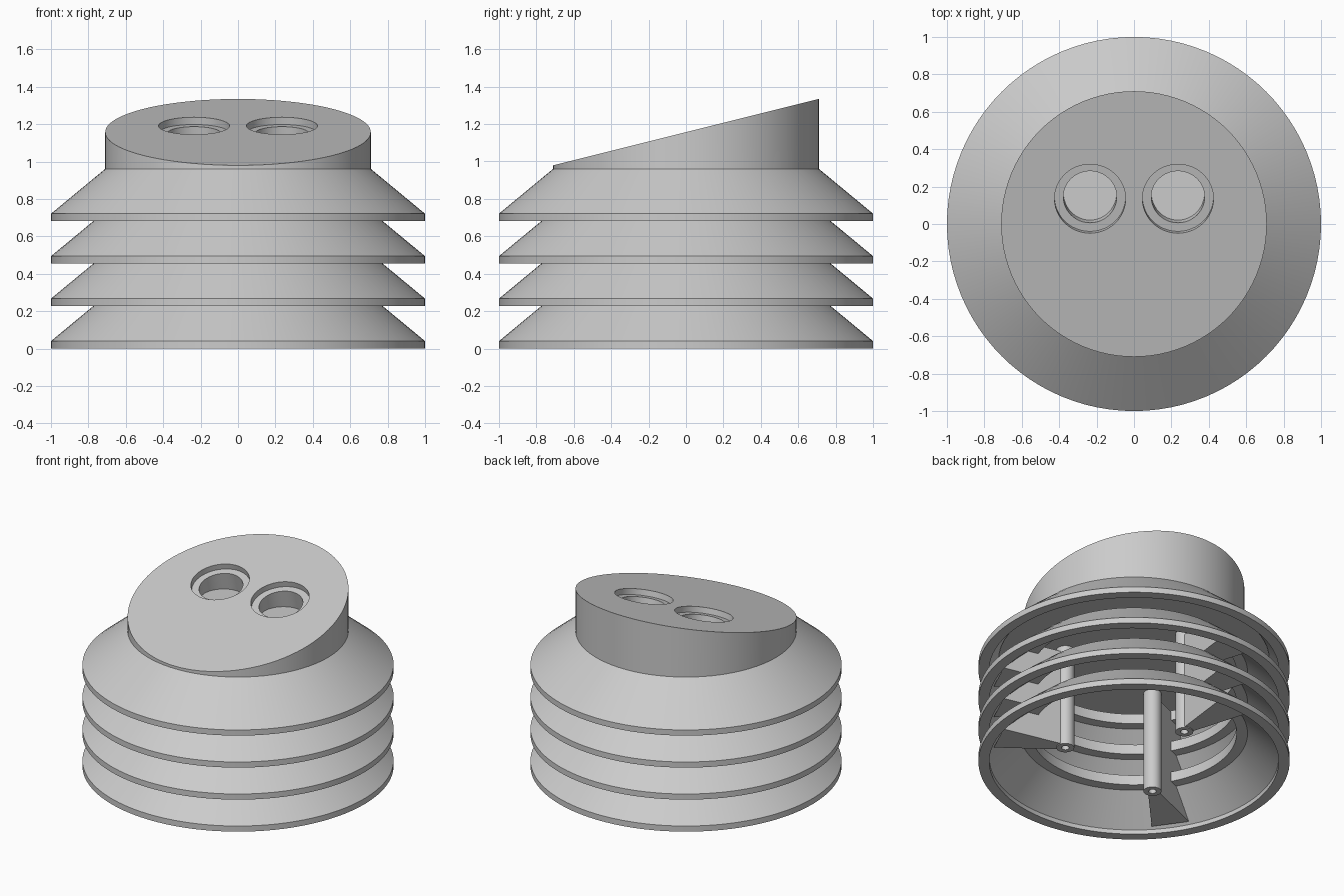
import bpy, bmesh, math
from mathutils import Matrix, Vector

cube = bpy.data.objects.get("Cube")
if cube:
    bpy.data.objects.remove(cube, do_unlink=True)

PITCH, RINGS = 0.227, 4
SLOPE = 0.25                      # rise of the slanted top along y
TILT = math.atan(SLOPE)
MID_Z = 1.157                     # height of the slanted top at the centre

grey = bpy.data.materials.new("light_grey")
grey.use_nodes = True
COLOUR = (0.6, 0.6, 0.6, 1)
grey.diffuse_color = COLOUR
grey.node_tree.nodes["Principled BSDF"].inputs["Base Color"].default_value = COLOUR


def add(name, bm):
    bmesh.ops.recalc_face_normals(bm, faces=bm.faces)
    mesh = bpy.data.meshes.new(name)
    bm.to_mesh(mesh)
    bm.free()
    mesh.materials.append(grey)
    obj = bpy.data.objects.new(name, mesh)
    bpy.context.collection.objects.link(obj)
    return obj


def smooth(obj):
    bpy.ops.object.select_all(action='DESELECT')
    obj.select_set(True)
    bpy.context.view_layer.objects.active = obj
    bpy.ops.object.shade_smooth_by_angle(angle=math.radians(30))


def lathe(name, profile, steps, centre=(0, 0, 0)):
    """Spin a closed (radius, height) profile around z."""
    bm = bmesh.new()
    verts = [bm.verts.new((r, 0, z)) for r, z in profile]
    edges = [bm.edges.new((a, b)) for a, b in zip(verts, verts[1:] + verts[:1])]
    bmesh.ops.spin(bm, geom=verts + edges, axis=(0, 0, 1), cent=(0, 0, 0),
                   angle=math.tau, steps=steps)
    bmesh.ops.remove_doubles(bm, verts=bm.verts, dist=1e-4)
    bmesh.ops.translate(bm, verts=bm.verts, vec=centre)
    obj = add(name, bm)
    smooth(obj)
    return obj


# Stacked louvre rings: rim, sloping shell, inner lip
shell = [(1, 0), (1, 0.04), (0.71, 0.28), (0.66, 0.28),
         (0.66, 0.21), (0.73, 0.21), (0.93, 0.03), (0.93, 0)]
for i in range(RINGS):
    lathe(f"louvre_ring_{i + 1}", [(r, z + i * PITCH) for r, z in shell], 96)

# Solid roof inside the top ring
lathe("roof_plate", [(0, 0.76), (0.87, 0.76), (0.71, 0.9), (0.7, 0.958), (0, 0.958)], 96)

# Three hollow posts, each with wedge ribs carrying the rings
POST_R = 0.457
rib = [(POST_R, 0.04), (0.9, 0.04), (0.72, 0.22), (0.67, 0.27), (POST_R, 0.27)]
for n, angle in enumerate((95, 215, 335)):
    turn = Matrix.Rotation(math.radians(angle), 4, 'Z')
    lathe(f"post_{n + 1}", [(0.025, 0.035), (0.058, 0.035), (0.058, 0.78), (0.025, 0.78)],
          24, turn @ Vector((POST_R, 0, 0)))
    for i in range(RINGS - 1):
        bm = bmesh.new()
        sides = []
        for s in (-1, 1):         # the rib widens away from its post
            sides.append([bm.verts.new((r, s * (0.03 + 0.21 * (r - POST_R)), z + i * PITCH))
                          for r, z in rib])
        left, right = sides
        bm.faces.new(left)
        bm.faces.new(right)
        for k in range(len(rib)):
            j = (k + 1) % len(rib)
            bm.faces.new((left[k], left[j], right[j], right[k]))
        # Keep the bore of the post open by starting the rib at its outer half
        bmesh.ops.bisect_plane(bm, geom=bm.verts[:] + bm.edges[:] + bm.faces[:],
                               plane_co=(POST_R + 0.04, 0, 0), plane_no=(-1, 0, 0),
                               clear_outer=True)
        bmesh.ops.holes_fill(bm, edges=bm.edges)
        bm.transform(turn)
        add(f"rib_{n + 1}_{i + 1}", bm)

# Slanted head
bm = bmesh.new()
bmesh.ops.create_cone(bm, cap_ends=True, segments=96, radius1=0.71, radius2=0.71, depth=1)
for v in bm.verts:
    v.co.z = MID_Z + SLOPE * v.co.y if v.co.z > 0 else 0.955
head = add("slanted_head", bm)


def drill(x, radius, depth, floor=None):
    """Cut a hole square to the slanted face, optionally with a level floor."""
    bm = bmesh.new()
    bmesh.ops.create_cone(bm, cap_ends=True, segments=48, radius1=radius,
                          radius2=radius, depth=depth * 2)
    y = 0.135
    bm.transform(Matrix.Translation((x, y, MID_Z + SLOPE * y)) @ Matrix.Rotation(TILT, 4, 'X'))
    if floor:
        bmesh.ops.bisect_plane(bm, geom=bm.verts[:] + bm.edges[:] + bm.faces[:],
                               plane_co=(0, 0, floor), plane_no=(0, 0, -1), clear_outer=True)
        bmesh.ops.holes_fill(bm, edges=bm.edges)
    cutter = add("hole_cutter", bm)
    cutter.hide_render = True
    mod = head.modifiers.new("hole", 'BOOLEAN')
    mod.operation, mod.solver, mod.object = 'DIFFERENCE', 'EXACT', cutter
    bpy.context.view_layer.objects.active = head
    bpy.ops.object.modifier_apply(modifier=mod.name)
    bpy.data.objects.remove(cutter, do_unlink=True)


# Two stepped sockets in the head
for x in (-0.235, 0.235):
    drill(x, 0.19, 0.04)
    drill(x, 0.1425, 0.3, floor=1.06)
smooth(head)
